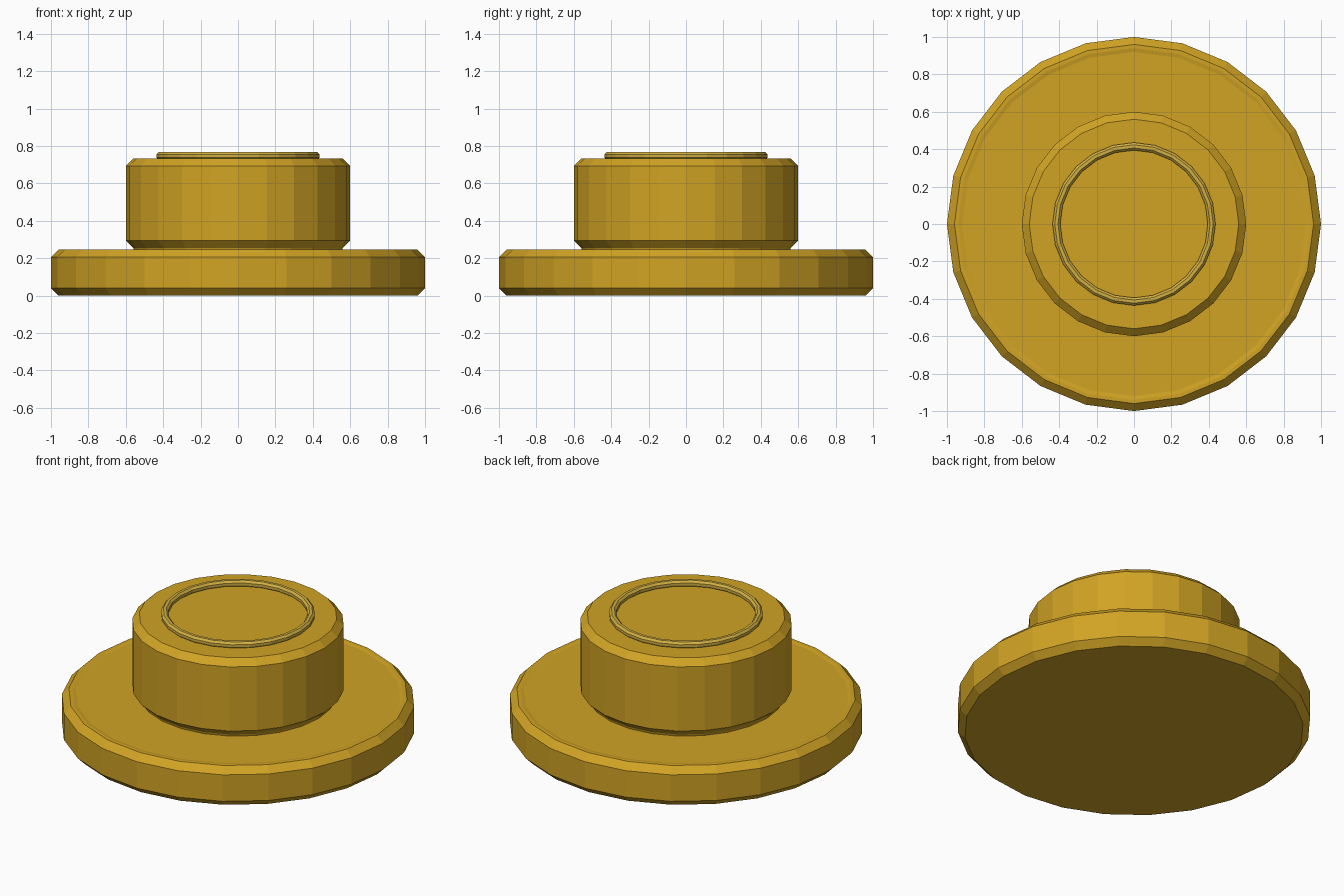
import bpy, bmesh, math

if "Cube" in bpy.data.objects:
    bpy.data.objects.remove(bpy.data.objects["Cube"])

SIDES = 24


def material(name, rgb):
    m = bpy.data.materials.new(name)
    m.diffuse_color = (*rgb, 1)
    m.use_nodes = True
    m.node_tree.nodes["Principled BSDF"].inputs["Base Color"].default_value = m.diffuse_color
    return m


gold = material("gold", (0.64, 0.37, 0.018))
pale_gold = material("pale gold", (0.64, 0.43, 0.055))


def lathe(name, profile, mat, closed=False):
    """Spin a (radius, height) profile about z; radius 0 makes a cap centre."""
    bm = bmesh.new()
    rings = []
    for r, z in profile:
        if r == 0:
            rings.append([bm.verts.new((0, 0, z))] * SIDES)
        else:
            rings.append([bm.verts.new((r * math.cos(2 * math.pi * i / SIDES),
                                        r * math.sin(2 * math.pi * i / SIDES), z))
                          for i in range(SIDES)])
    pairs = list(zip(rings, rings[1:]))
    if closed:
        pairs.append((rings[-1], rings[0]))
    for a, b in pairs:
        for i in range(SIDES):
            j = (i + 1) % SIDES
            bm.faces.new(list(dict.fromkeys((a[i], a[j], b[j], b[i]))))
    bmesh.ops.recalc_face_normals(bm, faces=bm.faces)
    mesh = bpy.data.meshes.new(name)
    bm.to_mesh(mesh)
    bm.free()
    mesh.materials.append(mat)
    obj = bpy.data.objects.new(name, mesh)
    bpy.context.collection.objects.link(obj)
    return obj


# Wide chamfered base with a very shallow raised rim
lathe("base_disc", [(0, 0), (0.96, 0), (1, 0.04), (1, 0.205), (0.96, 0.245),
                    (0.94, 0.245), (0.92, 0.241), (0, 0.241)], gold)

# Chamfered drum with a short neck meeting the base
lathe("drum", [(0, 0.235), (0.555, 0.235), (0.56, 0.253), (0.6, 0.293),
               (0.6, 0.693), (0.56, 0.732), (0, 0.732)], gold)

# Slim eight-sided ring set into the drum top
R, T, Z = 0.415, 0.0225, 0.746
section = [(R + T * math.cos(math.radians(22.5 + 45 * k)),
            Z + T * math.sin(math.radians(22.5 + 45 * k))) for k in range(8)]
lathe("top_ring", section, pale_gold, closed=True)
